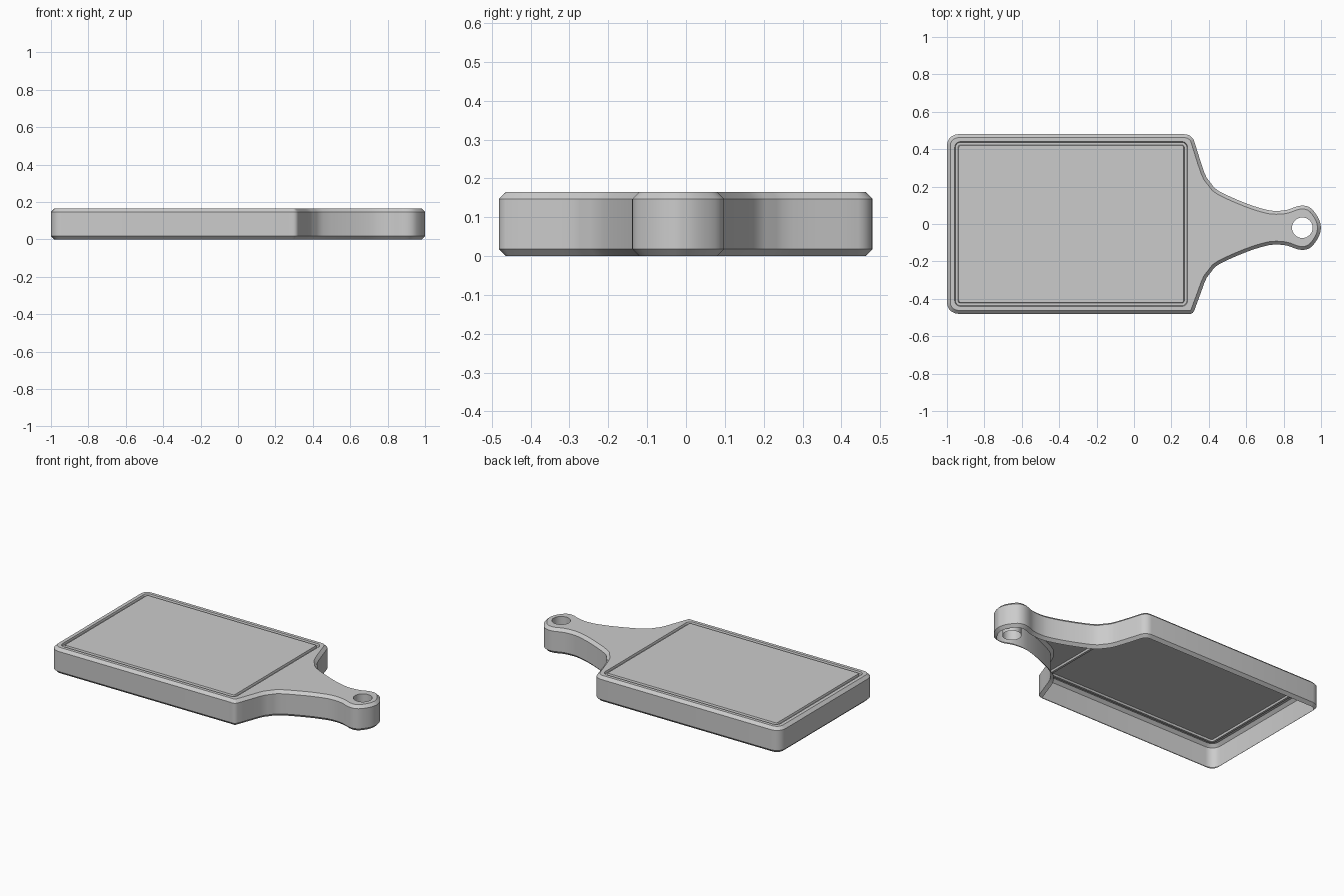
import bpy, bmesh, math
from mathutils import Vector

if "Cube" in bpy.data.objects:
    bpy.data.objects.remove(bpy.data.objects["Cube"])

TOP, CH = 0.165, 0.018


def arc(cx, cy, r, a0, a1, n):
    return [Vector((cx + r * math.cos(math.radians(a0 + (a1 - a0) * i / n)),
                    cy + r * math.sin(math.radians(a0 + (a1 - a0) * i / n)))) for i in range(n + 1)]


def smooth(pts, steps=3):
    # Catmull-Rom curve through the points
    p = [pts[0]] + pts + [pts[-1]]
    out = []
    for a, b, c, d in zip(p, p[1:], p[2:], p[3:]):
        for i in range(steps):
            t = i / steps
            out.append(0.5 * (2 * b + (c - a) * t + (2 * a - 5 * b + 4 * c - d) * t**2
                              + (3 * b - a - 3 * c + d) * t**3))
    return out + [pts[-1]]


def inset(pts, d):
    # offset a counter-clockwise outline inwards
    out = []
    for i, p in enumerate(pts):
        a = (p - pts[i - 1]).normalized()
        b = (pts[(i + 1) % len(pts)] - p).normalized()
        na, nb = Vector((-a.y, a.x)), Vector((-b.y, b.x))
        out.append(p + (na + nb) * d / (1 + na.dot(nb)))
    return out


def rounded_rect(x0, x1, y0, y1, r):
    return (arc(x1 - r, y1 - r, r, 0, 90, 4) + arc(x0 + r, y1 - r, r, 90, 180, 4)
            + arc(x0 + r, y0 + r, r, 180, 270, 4) + arc(x1 - r, y0 + r, r, 270, 360, 4))


# Outline: neck and handle (slightly offset towards the front), then body corners
shoulder = arc(0.27, 0.425, 0.055, 90, 20, 5)
neck = [(0.376, 0.275), (0.41, 0.22), (0.455, 0.175), (0.595, 0.112), (0.70, 0.078),
        (0.76, 0.07), (0.82, 0.076), (0.87, 0.094), (0.91, 0.098), (0.945, 0.085),
        (0.975, 0.05), (0.993, 0.015), (1.0, -0.02)]
upper = shoulder[:-1] + smooth([shoulder[-1]] + [Vector(p) for p in neck])
lower = [Vector((p.x, -p.y - 0.04 * min(1, max(0, (p.x - 0.28) / 0.08)))) for p in upper[:-1]]
outline = (lower + upper[::-1] + arc(-0.94, 0.42, 0.06, 90, 180, 5)
           + arc(-0.94, -0.42, 0.06, 180, 270, 5))

bm = bmesh.new()


def ring(pts, z):
    return [bm.verts.new((p.x, p.y, z)) for p in pts]


def bridge(a, b):
    n = len(a)
    for i in range(n):
        j = (i + 1) % n
        bm.faces.new((a[i], a[j], b[j], b[i]))


def loop_edges(vs):
    return [bm.edges.get((v, vs[i - 1])) or bm.edges.new((v, vs[i - 1])) for i, v in enumerate(vs)]


# Chamfered side wall, open underneath
rim = inset(outline, CH)
walls = [ring(rim, 0), ring(outline, CH), ring(outline, TOP - CH), ring(rim, TOP)]
for a, b in zip(walls, walls[1:]):
    bridge(a, b)

# Juice groove and the cutting surface inside it
groove = []
for d, z in [(0, TOP), (0.004, TOP - 0.012), (0.018, TOP - 0.012), (0.022, TOP)]:
    groove.append(ring(rounded_rect(-0.959 + d, 0.287 - d, -0.441 + d, 0.441 - d, 0.032 - d), z))
for a, b in zip(groove, groove[1:]):
    bridge(a, b)
bm.faces.new(groove[-1])

# Hanging hole
circle = arc(0.9, -0.02, 0.055, 0, 360, 32)[:-1]
hole_top, hole_low = ring(circle, TOP), ring(circle, 0)
bridge(hole_top, hole_low)

# Top face around groove and hole
edges = loop_edges(walls[-1]) + loop_edges(groove[0]) + loop_edges(hole_top)
res = bmesh.ops.triangle_fill(bm, edges=edges, use_beauty=True, use_dissolve=False)
for f in res["geom"]:
    if isinstance(f, bmesh.types.BMFace):
        f.normal_update()
        if f.normal.z < 0:
            f.normal_flip()

me = bpy.data.meshes.new("cutting_board")
bm.to_mesh(me)
bm.free()
board = bpy.data.objects.new("cutting_board", me)
bpy.context.collection.objects.link(board)
bpy.context.view_layer.objects.active = board
board.select_set(True)
bpy.ops.object.shade_smooth_by_angle(angle=math.radians(30))
